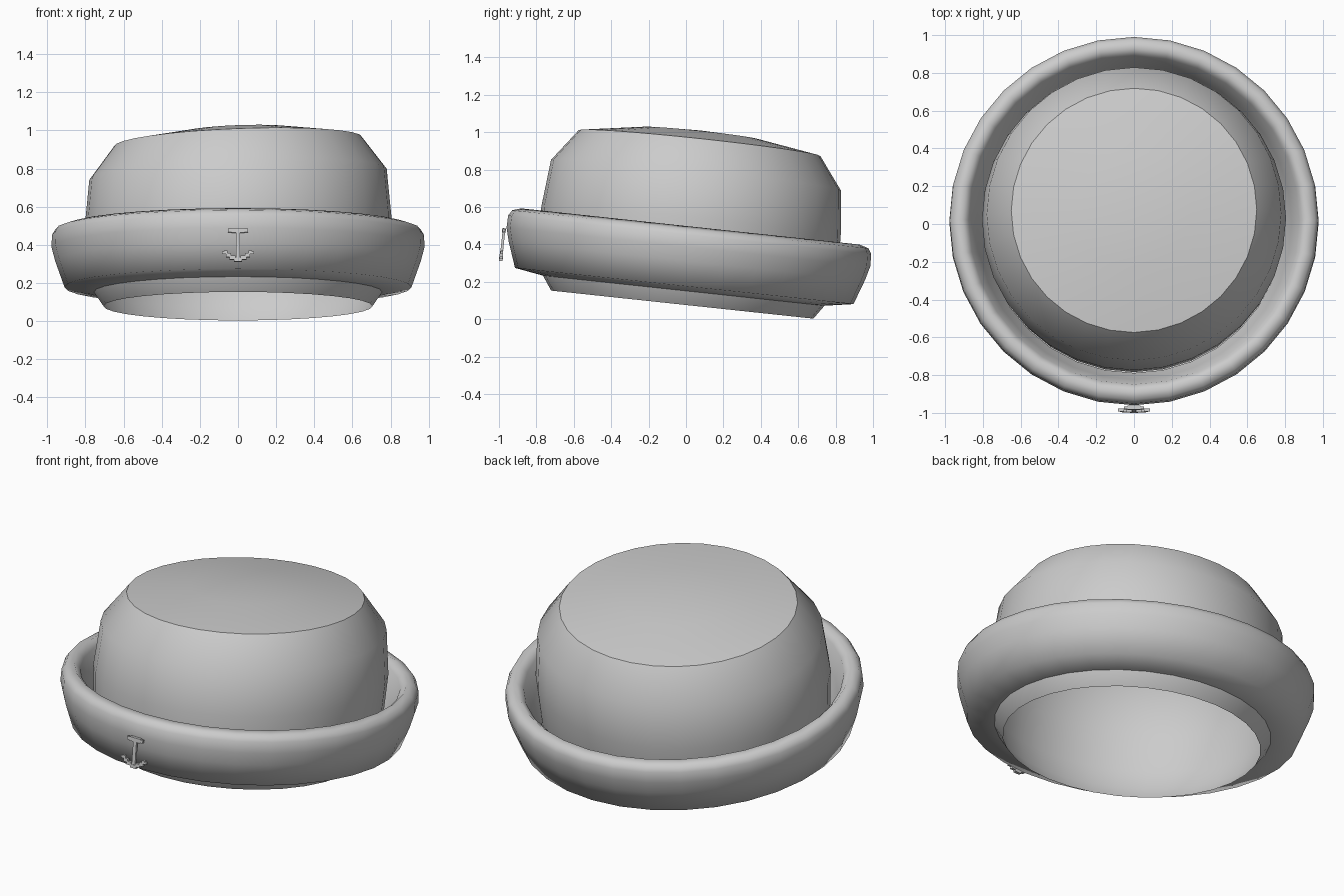
import bpy, bmesh, math
from mathutils import Matrix

if "Cube" in bpy.data.objects:
    bpy.data.objects.remove(bpy.data.objects["Cube"])

SEG = 32
# The whole hat leans backwards
TILT = Matrix.Translation((0, -0.02, 0.078)) @ Matrix.Rotation(math.radians(-6.1), 4, 'X')


def finish(name, bm, angle=None):
    bmesh.ops.recalc_face_normals(bm, faces=bm.faces)
    bm.transform(TILT)
    me = bpy.data.meshes.new(name)
    bm.to_mesh(me)
    bm.free()
    ob = bpy.data.objects.new(name, me)
    bpy.context.collection.objects.link(ob)
    if angle:
        bpy.ops.object.select_all(action='DESELECT')
        ob.select_set(True)
        bpy.context.view_layer.objects.active = ob
        bpy.ops.object.shade_smooth_by_angle(angle=math.radians(angle))
    return ob


def lathe(profile, skew=0.0, skew_from=0.4):
    """Spin (radius, height) points; rings above skew_from rise towards +x."""
    bm = bmesh.new()
    rings = []
    for r, h in profile:
        k = skew if h > skew_from else 0
        if r == 0:
            rings.append([bm.verts.new((0, 0, h))] * SEG)
            continue
        ring = []
        for i in range(SEG):
            a = 2 * math.pi * i / SEG
            x, y = r * math.cos(a), r * math.sin(a)
            ring.append(bm.verts.new((x, y, h + k * x)))
        rings.append(ring)
    for a, b in zip(rings, rings[1:]):
        for i in range(SEG):
            j = (i + 1) % SEG
            quad = [a[i], a[j], b[j], b[i]]
            bm.faces.new(list(dict.fromkeys(quad)))
    return bm


# Hollow crown with its lower collar, open underneath
crown = lathe([(0.705, 0), (0.757, 0.075), (0.79, 0.2), (0.805, 0.44),
               (0.78, 0.695), (0.65, 0.868), (0.31, 0.922), (0, 0.936)], skew=0.038)
finish("crown", crown, 38)

# Turned-up brim
brim = lathe([(0.757, 0.075), (0.91, 0.1), (0.958, 0.235), (0.978, 0.31),
              (0.976, 0.375), (0.958, 0.405), (0.91, 0.42), (0.875, 0.385),
              (0.835, 0.26), (0.79, 0.16)])
finish("brim", brim, 68)

# Anchor badge, as boxes (x, height, width, tall, depth) mirrored across x
boxes = [(0, 0.215, 0.022, 0.16, 0.014), (0, 0.293, 0.07, 0.024, 0.02),
         (0, 0.139, 0.04, 0.02, 0.02)]
for s in (-1, 1):
    boxes += [(s * 0.043, 0.293, 0.018, 0.018, 0.014),
              (s * 0.029, 0.15, 0.03, 0.02, 0.018),
              (s * 0.051, 0.163, 0.026, 0.02, 0.018),
              (s * 0.064, 0.178, 0.02, 0.018, 0.016),
              (s * 0.075, 0.176, 0.018, 0.014, 0.014)]
anchor = bmesh.new()
for x, h, w, t, d in boxes:
    m = Matrix.Translation((x, -0.99, h)) @ Matrix.Diagonal((w, d, t, 1))
    bmesh.ops.create_cube(anchor, size=1, matrix=m)
finish("anchor_badge", anchor)
